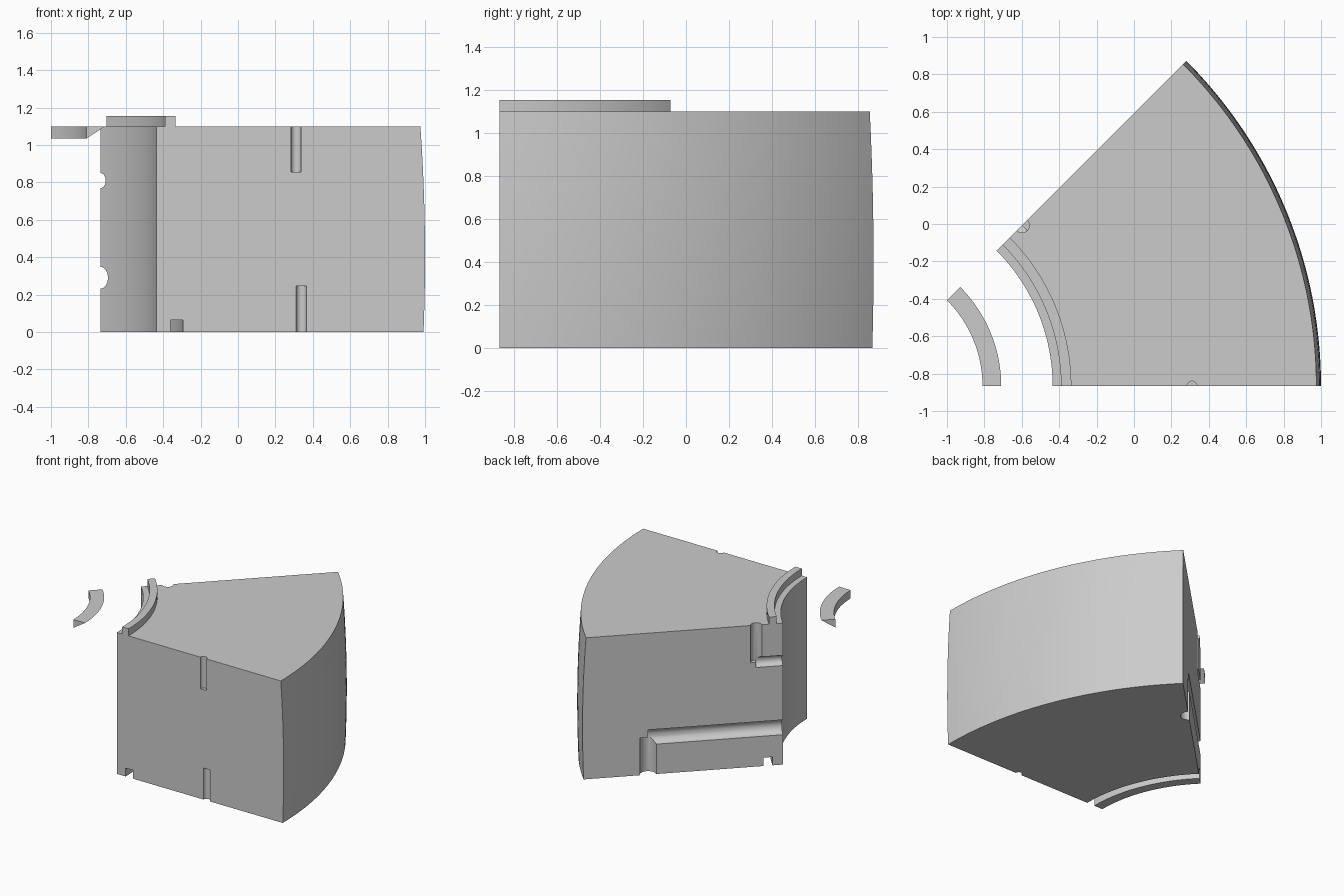
import bpy
import bmesh
import math
from mathutils import Matrix, Vector

cube = bpy.data.objects.get("Cube")
if cube:
    bpy.data.objects.remove(cube, do_unlink=True)

CENTRE = Vector((-1.46, -0.867, 0))   # axis shared by every curved part
SWEEP = math.radians(45)
HEIGHT = 1.1

grey = bpy.data.materials.new("plain grey")
grey.use_nodes = True
grey.diffuse_color = (0.6, 0.6, 0.6, 1)
grey.node_tree.nodes["Principled BSDF"].inputs["Base Color"].default_value = (0.6, 0.6, 0.6, 1)


def make_object(name, bm):
    bmesh.ops.recalc_face_normals(bm, faces=bm.faces)
    mesh = bpy.data.meshes.new(name)
    bm.to_mesh(mesh)
    bm.free()
    mesh.materials.append(grey)
    obj = bpy.data.objects.new(name, mesh)
    bpy.context.collection.objects.link(obj)
    return obj


def activate(obj):
    bpy.ops.object.select_all(action='DESELECT')
    obj.select_set(True)
    bpy.context.view_layer.objects.active = obj


def sector(name, profile, steps=48):
    """Sweep a (radius, z) outline around the shared axis."""
    bm = bmesh.new()
    rings = []
    for i in range(steps + 1):
        a = SWEEP * i / steps
        rings.append([bm.verts.new(CENTRE + Vector((r * math.cos(a), r * math.sin(a), z)))
                      for r, z in profile])
    n = len(profile)
    for a, b in zip(rings, rings[1:]):
        for j in range(n):
            k = (j + 1) % n
            bm.faces.new((a[j], a[k], b[k], b[j]))
    bm.faces.new(rings[0])
    bm.faces.new(rings[-1])
    return make_object(name, bm)


def point(r, z, angle):
    return CENTRE + Vector((r * math.cos(angle), r * math.sin(angle), z))


def cut_channel(target, name, start, end, radius):
    """Carve a round channel running from start to end."""
    axis = end - start
    bm = bmesh.new()
    sides = 40
    bmesh.ops.create_cone(
        bm, cap_ends=True, segments=sides, radius1=radius, radius2=radius, depth=axis.length,
        matrix=Matrix.Translation((start + end) / 2)
        @ axis.to_track_quat('Z', 'Y').to_matrix().to_4x4()
        @ Matrix.Rotation(math.pi / sides, 4, 'Z'))
    cutter = make_object(name, bm)
    cutter.hide_render = True
    mod = target.modifiers.new(name, 'BOOLEAN')
    mod.operation = 'DIFFERENCE'
    mod.solver = 'EXACT'
    mod.object = cutter
    activate(target)
    bpy.ops.object.modifier_apply(modifier=name)
    bpy.data.objects.remove(cutter, do_unlink=True)


# Wedge body: bottom groove, barrelled outer wall, raised top lip
outer_wall = []
for i in range(13):
    z = HEIGHT * i / 12
    outer_wall.append((2.46 - 0.051 * (z - 0.4) ** 2, z))
body = sector("wedge_body", [
    (1.025, 0), (1.1, 0), (1.1, 0.065), (1.165, 0.065), (1.165, 0),
    *outer_wall,
    (1.125, HEIGHT), (1.125, 1.155), (1.07, 1.155), (1.07, HEIGHT), (1.025, HEIGHT)])

# Short pin channels on the front face
cut_channel(body, "front_top_channel", point(1.77, 0.855, 0), point(1.77, 1.3, 0), 0.027)
cut_channel(body, "front_bottom_channel", point(1.798, -0.2, 0), point(1.798, 0.245, 0), 0.027)

# Elbow channels on the slanted face: an upright leg and a run to the inner wall
for label, r, z, outside, radius in (("upper", 1.217, 0.81, 1.3, 0.04),
                                     ("lower", 1.99, 0.29, -0.2, 0.058)):
    corner = point(r, z, SWEEP)
    cut_channel(body, label + "_upright_channel", corner, point(r, outside, SWEEP), radius)
    cut_channel(body, label + "_level_channel", corner, point(0.85, z, SWEEP), radius)

# Separate curved key strip with a triangular section
key = sector("curved_key", [(0.65, 1.035), (0.75, HEIGHT), (0.65, HEIGHT)])

for obj in (body, key):
    activate(obj)
    bpy.ops.object.shade_smooth_by_angle(angle=math.radians(30))
